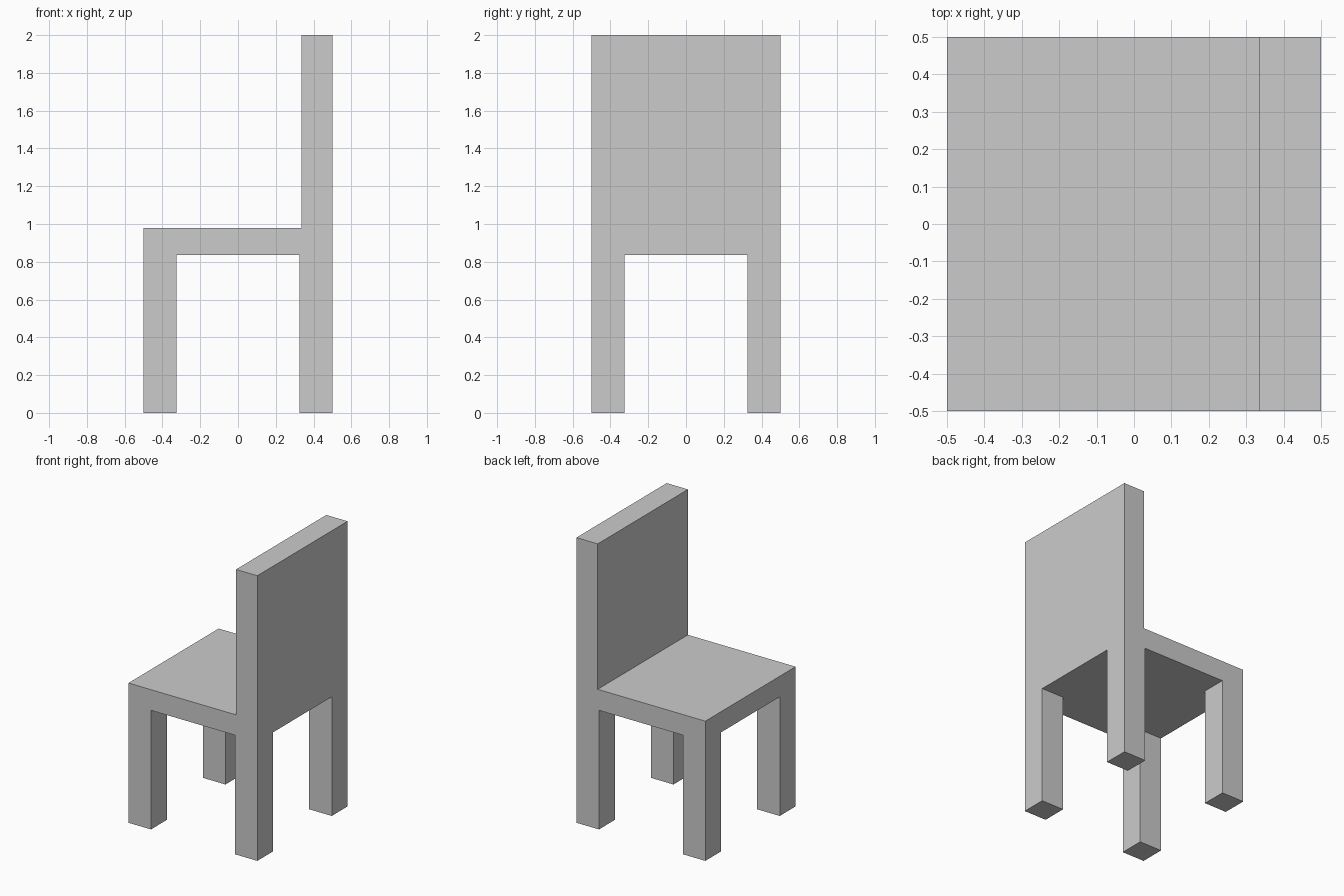
import bpy, bmesh
from mathutils import Vector

if "Cube" in bpy.data.objects:
    bpy.data.objects.remove(bpy.data.objects["Cube"])

HALF = 0.5          # half width and depth
INNER = 0.325       # inner side of the legs
UNDER = 0.835       # underside of the seat
SEAT_TOP = 0.98
BACK_X = 0.335      # face of the backrest
TOP = 2.0


def prism(name, points, direction):
    """Extrude a flat outline into a closed solid."""
    bm = bmesh.new()
    face = bm.faces.new([bm.verts.new(p) for p in points])
    new = bmesh.ops.extrude_face_region(bm, geom=[face], use_keep_orig=True)["geom"]
    bmesh.ops.translate(bm, vec=Vector(direction),
                        verts=[v for v in new if isinstance(v, bmesh.types.BMVert)])
    bmesh.ops.recalc_face_normals(bm, faces=bm.faces)
    mesh = bpy.data.meshes.new(name)
    bm.to_mesh(mesh)
    bm.free()
    obj = bpy.data.objects.new(name, mesh)
    bpy.context.collection.objects.link(obj)
    return obj


# Seat and backrest: L-shaped side profile, extruded across the width
side = [(-HALF, 0), (HALF, 0), (HALF, TOP), (BACK_X, TOP),
        (BACK_X, SEAT_TOP), (-HALF, SEAT_TOP)]
chair = prism("chair_frame", [(x, -HALF, z) for x, z in side], (0, 2 * HALF, 0))

# Leg openings: plus-shaped cutter below the seat leaves four corner legs
a, b = INNER, HALF + 0.2
plus = []
x, y = 1, 0
for _ in range(4):
    for along, across in ((b, -a), (b, a), (a, a)):
        plus.append((x * along - y * across, y * along + x * across, -0.2))
    x, y = -y, x
cutter = prism("leg_opening_cutter", plus, (0, 0, UNDER + 0.2))
cutter.hide_render = True

cut = chair.modifiers.new("leg_openings", 'BOOLEAN')
cut.operation = 'DIFFERENCE'
cut.solver = 'EXACT'
cut.object = cutter
bpy.context.view_layer.objects.active = chair
chair.select_set(True)
bpy.ops.object.modifier_apply(modifier=cut.name)
bpy.data.objects.remove(cutter)
